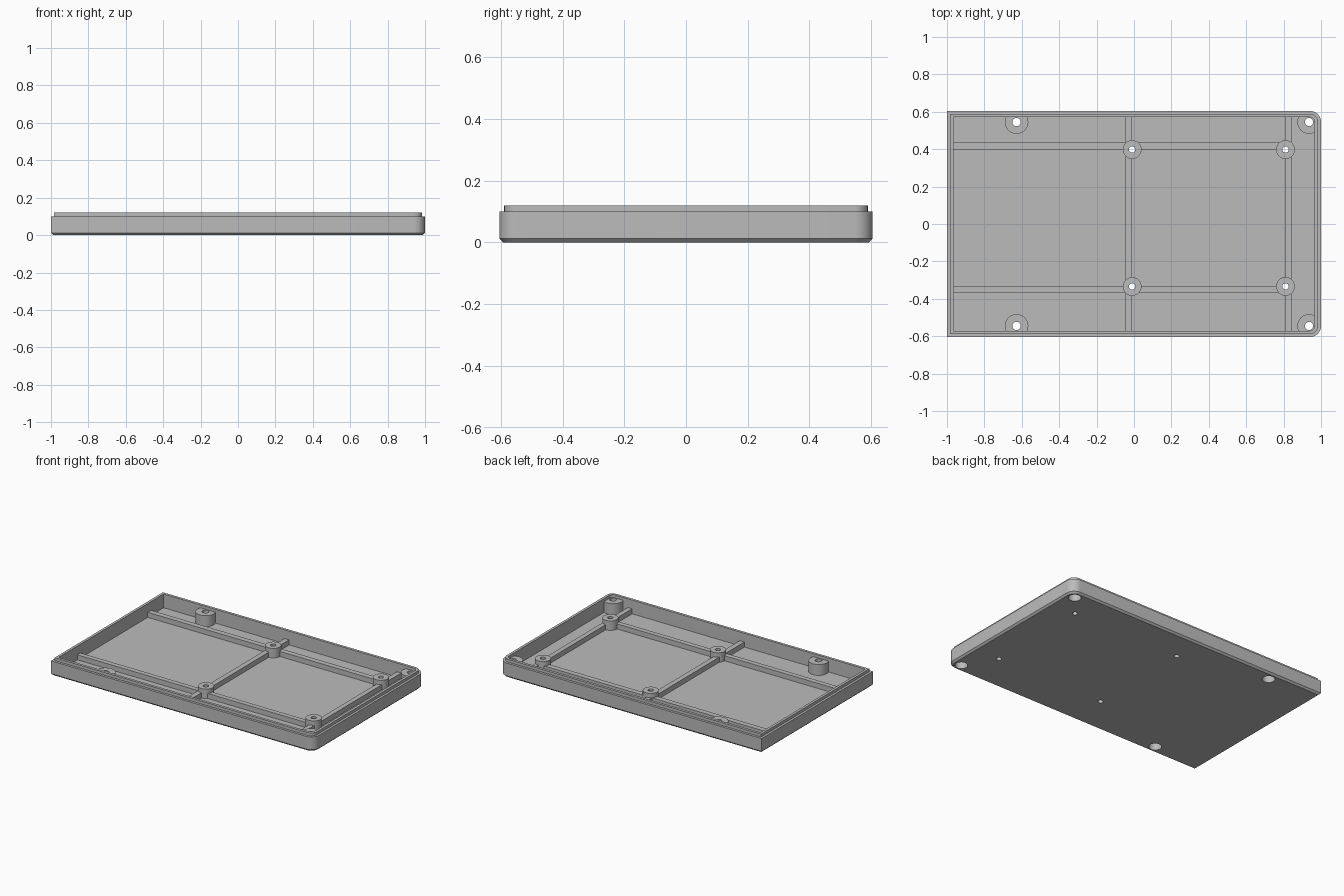
import bpy, bmesh, math
from mathutils import Matrix

if "Cube" in bpy.data.objects:
    bpy.data.objects.remove(bpy.data.objects["Cube"])

HX, HY, CORNER = 1.0, 0.605, 0.06
FLOOR, RIB_TOP, POST_TOP, BOSS_TOP = 0.025, 0.06, 0.09, 0.1
POSTS = [(x, y) for x in (-0.01, 0.81) for y in (0.398, -0.334)]
SCREWS = [(x, y) for x in (-0.628, 0.936) for y in (0.545, -0.545)]

grey = bpy.data.materials.new("grey plastic")
grey.use_nodes = True
grey.diffuse_color = (0.5, 0.5, 0.5, 1)
grey.node_tree.nodes["Principled BSDF"].inputs["Base Color"].default_value = (0.5, 0.5, 0.5, 1)


def finish(name, bm):
    bmesh.ops.recalc_face_normals(bm, faces=bm.faces)
    mesh = bpy.data.meshes.new(name)
    bm.to_mesh(mesh)
    bm.free()
    mesh.materials.append(grey)
    obj = bpy.data.objects.new(name, mesh)
    bpy.context.collection.objects.link(obj)
    return obj


def outline(inset):
    """Rectangle with square corners at -x and rounded corners at +x."""
    r = CORNER - inset
    cx, cy = HX - CORNER, HY - CORNER
    pts = [(-HX + inset, HY - inset), (-HX + inset, -HY + inset)]
    for sign, start in ((-1, -90), (1, 0)):
        for i in range(9):
            a = math.radians(start + i * 90 / 8)
            pts.append((cx + r * math.cos(a), sign * cy + r * math.sin(a)))
    return pts


def loft(name, profile):
    """Skin stacked outlines given as (inset, height), capped at both ends."""
    bm = bmesh.new()
    rings = [[bm.verts.new((x, y, z)) for x, y in outline(d)] for d, z in profile]
    for a, b in zip(rings, rings[1:]):
        for i in range(len(a)):
            j = (i + 1) % len(a)
            bm.faces.new((a[i], a[j], b[j], b[i]))
    bm.faces.new(rings[0])
    bm.faces.new(rings[-1])
    return finish(name, bm)


def cylinders(name, places, radius, z0, z1):
    bm = bmesh.new()
    for x, y in places:
        bmesh.ops.create_cone(bm, cap_ends=True, segments=32, radius1=radius, radius2=radius,
                              depth=z1 - z0, matrix=Matrix.Translation((x, y, (z0 + z1) / 2)))
    return finish(name, bm)


def boxes(name, spans, z0, z1):
    bm = bmesh.new()
    for x0, x1, y0, y1 in spans:
        m = Matrix.Translation(((x0 + x1) / 2, (y0 + y1) / 2, (z0 + z1) / 2))
        m = m @ Matrix.Diagonal((x1 - x0, y1 - y0, z1 - z0, 1))
        bmesh.ops.create_cube(bm, size=1, matrix=m)
    return finish(name, bm)


def boolean(obj, cutter, operation):
    mod = obj.modifiers.new(operation.lower(), "BOOLEAN")
    mod.operation, mod.object, mod.solver = operation, cutter, "EXACT"
    bpy.context.view_layer.objects.active = obj
    bpy.ops.object.modifier_apply(modifier=mod.name)


# Tray shell: chamfered base, outer wall, stepped lip, inner wall, floor
tray = loft("tray_shell", [(0.012, 0), (0, 0.012), (0, 0.1), (0.016, 0.1),
                           (0.016, 0.12), (0.034, 0.12), (0.034, FLOOR)])

# Stiffening ribs on the floor
long_ribs = boxes("long_ribs", [(-0.968, 0.81, 0.398, 0.435),
                                (-0.968, 0.81, -0.368, -0.334)], FLOOR, RIB_TOP)
cross_ribs = boxes("cross_ribs", [(-0.045, -0.01, -0.572, 0.572),
                                  (0.81, 0.843, -0.572, 0.572)], FLOOR, RIB_TOP)

# Board standoffs and case screw bosses, the bosses trimmed by the wall
standoffs = cylinders("standoffs", POSTS, 0.05, FLOOR, POST_TOP)
bosses = cylinders("screw_bosses", SCREWS, 0.063, FLOOR, BOSS_TOP)
core = loft("core_helper", [(0.03, 0), (0.03, 0.2)])
boolean(bosses, core, "INTERSECT")

# Through holes, and wide recesses for the screw heads underneath
post_drill = cylinders("post_drill", POSTS, 0.017, -0.1, 0.2)
screw_drill = cylinders("screw_drill", SCREWS, 0.022, -0.1, 0.2)
head_drill = cylinders("head_drill", SCREWS, 0.04, -0.1, 0.05)
for part, drills in ((tray, (post_drill, screw_drill, head_drill)),
                     (bosses, (screw_drill, head_drill)),
                     (standoffs, (post_drill,)),
                     (long_ribs, (post_drill,)),
                     (cross_ribs, (post_drill,))):
    for drill in drills:
        boolean(part, drill, "DIFFERENCE")

for helper in (core, post_drill, screw_drill, head_drill):
    bpy.data.objects.remove(helper)

# Smooth round walls, keep edges sharp
bpy.ops.object.select_all(action="DESELECT")
for part in (tray, bosses, standoffs, long_ribs, cross_ribs):
    part.select_set(True)
bpy.context.view_layer.objects.active = tray
bpy.ops.object.shade_smooth_by_angle(angle=math.radians(30))
